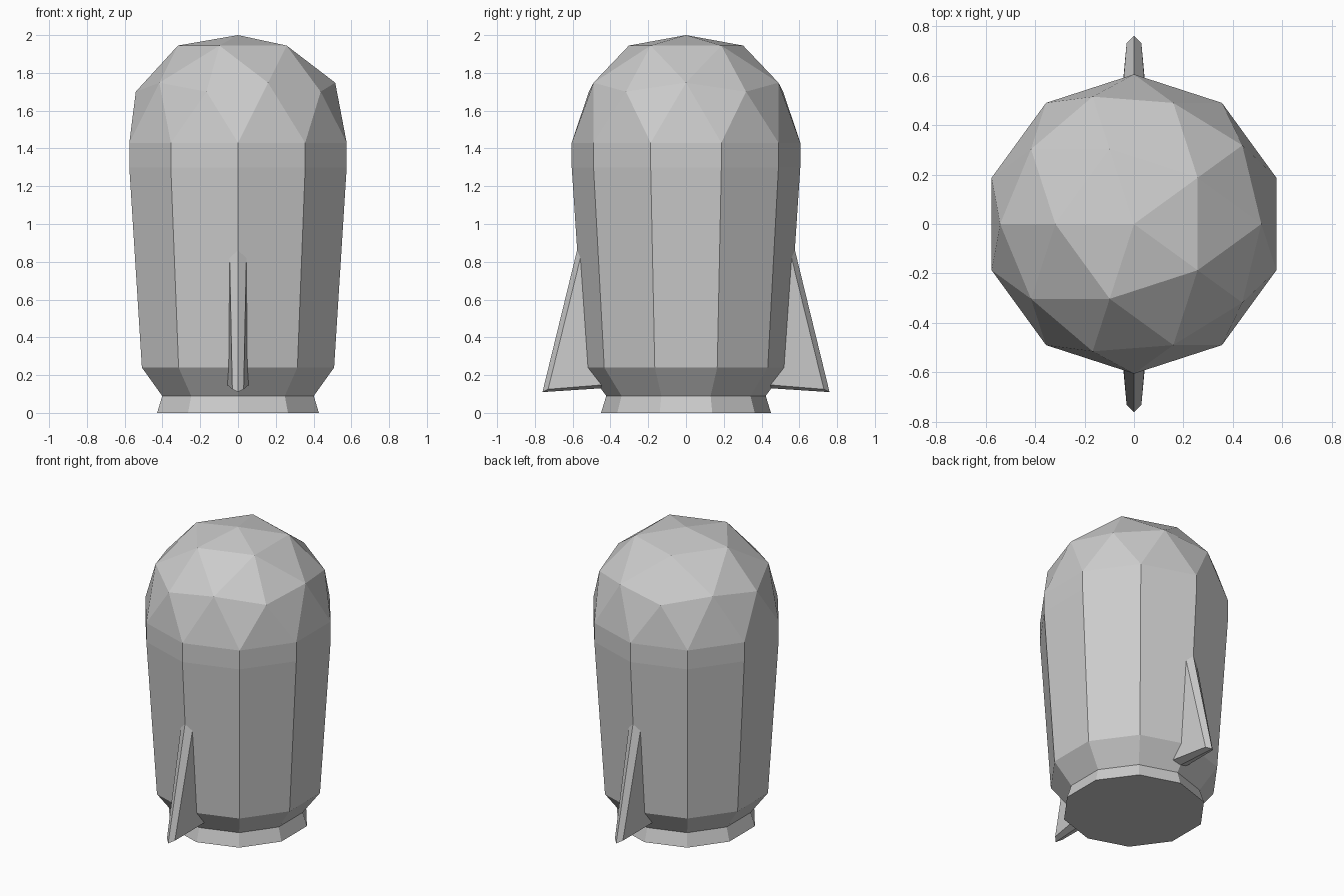
import bpy, bmesh, math
from mathutils import Matrix

default = bpy.data.objects.get("Cube")
if default:
    bpy.data.objects.remove(default, do_unlink=True)

grey = bpy.data.materials.new("plain_grey")
grey.use_nodes = True
colour = (0.6, 0.6, 0.6, 1)
grey.diffuse_color = colour
grey.node_tree.nodes["Principled BSDF"].inputs["Base Color"].default_value = colour


def add_object(name, bm):
    bmesh.ops.recalc_face_normals(bm, faces=bm.faces)
    mesh = bpy.data.meshes.new(name)
    bm.to_mesh(mesh)
    bm.free()
    mesh.materials.append(grey)
    obj = bpy.data.objects.new(name, mesh)
    bpy.context.collection.objects.link(obj)
    return obj


RADIUS, DOME_Z = 0.605, 1.43

# Faceted dome: upper half of an icosphere with a slightly flattened peak
bm = bmesh.new()
bmesh.ops.create_icosphere(bm, subdivisions=2, radius=RADIUS,
                           matrix=Matrix.Rotation(math.radians(36), 4, "Z"))
bmesh.ops.delete(bm, geom=[v for v in bm.verts if v.co.z < -0.01], context="VERTS")
for v in bm.verts:
    v.co.z = min(v.co.z + DOME_Z, 2.0)

# Ten-sided hull: the dome rim is extruded down through (radius, height) rings
rim = [e for e in bm.edges if e.is_boundary]
for radius, z in [(RADIUS, 1.30), (0.535, 0.24), (0.422, 0.09), (0.45, 0.0)]:
    new = bmesh.ops.extrude_edge_only(bm, edges=rim)["geom"]
    for v in (g for g in new if isinstance(g, bmesh.types.BMVert)):
        scale = radius / math.hypot(v.co.x, v.co.y)
        v.co = (v.co.x * scale, v.co.y * scale, z)
    rim = [g for g in new if isinstance(g, bmesh.types.BMEdge)]

# Flat base
bmesh.ops.contextual_create(bm, geom=rim)
add_object("hull", bm)


# Bevelled triangular fins: a centre ridge outline with an inset face each side
def add_fin(name, angle):
    bm = bmesh.new()
    ridge = [bm.verts.new(p) for p in
             [(0, -0.555, 0.95), (0, -0.76, 0.11), (0, -0.3, 0.14)]]
    for side in (-1, 1):
        face = [bm.verts.new((side * x, y, z)) for x, y, z in
                [(0.046, -0.537, 0.91), (0.03, -0.73, 0.125), (0.07, -0.3, 0.16)]]
        bm.faces.new(face)
        for i in range(3):
            j = (i + 1) % 3
            bm.faces.new((ridge[i], ridge[j], face[j], face[i]))
    bmesh.ops.rotate(bm, verts=bm.verts, matrix=Matrix.Rotation(angle, 3, "Z"))
    add_object(name, bm)


add_fin("front_fin", 0)
add_fin("back_fin", math.pi)
